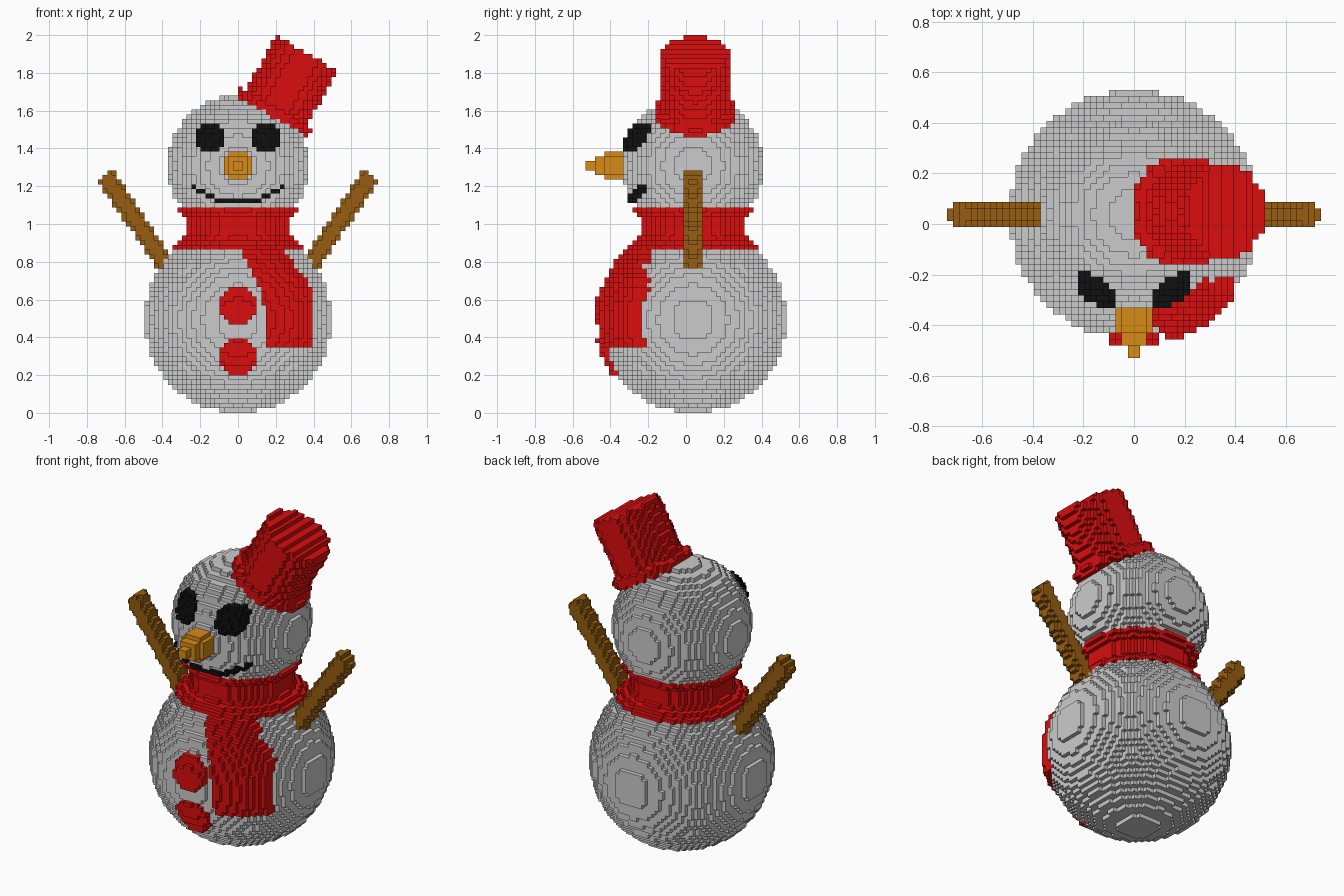
import bpy, bmesh
from math import sqrt

if "Cube" in bpy.data.objects:
    bpy.data.objects.remove(bpy.data.objects["Cube"])

V = 2 / 81            # edge of one cube; all sizes below are counted in cubes
Y0 = 1.5 * V          # the body axis sits slightly behind the origin


def material(name, rgb):
    m = bpy.data.materials.new(name)
    m.diffuse_color = (*rgb, 1)
    m.use_nodes = True
    m.node_tree.nodes["Principled BSDF"].inputs["Base Color"].default_value = m.diffuse_color
    return m


SNOW = material("snow grey", (0.6, 0.6, 0.6))
RED = material("red cloth", (0.70, 0.004, 0.004))
BLACK = material("coal black", (0.005, 0.005, 0.005))
WOOD = material("brown wood", (0.31, 0.11, 0.005))
ORANGE = material("carrot orange", (0.68, 0.26, 0.008))


def body_r(x, y, z):
    return sqrt(x * x + y * y + (z - 20) ** 2)


def head_r(x, y, z):
    return sqrt(x * x + y * y + (z - 53) ** 2)


def lerp(points, t):
    for (a, p), (b, q) in zip(points, points[1:]):
        if a <= t <= b:
            return p + (q - p) * (t - a) / (b - a)
    return points[-1][1]


# Neck scarf: wraps one cube outside both snowballs
def scarf(x, y, z):
    if not 35 < z < 44:
        return False
    r = max(11.3, sqrt(max(0, 441 - (z - 20) ** 2)), sqrt(max(0, 256 - (z - 53) ** 2)))
    return x * x + y * y <= r * r


# Hanging scarf end: curved strip lying on the belly
LEFT = [(14, 6), (20, 6), (26, 5), (30, 3), (35, 0.5)]
RIGHT = [(14, 16), (26, 16), (28, 15), (30, 13.4), (32, 12), (35, 9)]


def scarf_tail(x, y, z):
    return (14 < z < 35 and y < 0 and 19 < body_r(x, y, z) <= 21
            and lerp(LEFT, z) <= x <= lerp(RIGHT, z))


def buttons(x, y, z):
    return (y < 0 and 19 < body_r(x, y, z) <= 21
            and any(x * x + (z - c) ** 2 <= 16.5 for c in (12, 23)))


def eyes(x, y, z):
    return (y < 0 and 14.5 < head_r(x, y, z) <= 16
            and (abs(x) - 6) ** 2 + (z - 59) ** 2 <= 9)


# Mouth: one-cube line curving upward at the ends
def mouth(x, y, z):
    a = abs(x)
    if a > 10 or y > 0 or not 14.5 < head_r(x, y, z) <= 16:
        return False
    row = 45 + (a > 5) + (a > 7) + (a > 9)
    return row < z < row + 1


def nose(x, y, z):
    r = 1 if y < -21 else 2.2 if y < -19 else 3.1
    return y < -13 and x * x + (z - 53) ** 2 <= r * r


# Arms: mirrored slanted sticks
def arms(x, y, z):
    dx, dz = abs(x) - 28.4, z - 50.9
    along = -0.56 * dx - 0.83 * dz
    across = 0.83 * dx - 0.56 * dz
    return 0 <= along <= 27 and across ** 2 + y * y <= 4.4


# Hat: cylinder with a thin brim, tilted 30 degrees
def hat(x, y, z):
    dx, dz = x - 7.45, z - 64.1
    along = 0.495 * dx + 0.869 * dz
    across = 0.869 * dx - 0.495 * dz
    r = 8.9 if along < 1.6 else 7.6
    return -0.6 <= along <= 14.95 and across ** 2 + (y - 0.5) ** 2 <= r * r


PARTS = [
    ("body", SNOW, lambda x, y, z: body_r(x, y, z) <= 20),
    ("head", SNOW, lambda x, y, z: head_r(x, y, z) <= 15),
    ("arms", WOOD, lambda x, y, z: arms(x, y, z) and body_r(x, y, z) > 20),
    ("scarf", RED, scarf),
    ("scarf_tail", RED, scarf_tail),
    ("buttons", RED, buttons),
    ("eyes", BLACK, eyes),
    ("mouth", BLACK, mouth),
    ("nose", ORANGE, nose),
    ("hat", RED, hat),
]

# Fill the cube grid; later parts replace earlier ones
cells = {}
for i in range(-30, 30):
    for j in range(-23, 20):
        for k in range(81):
            for name, _, inside in reversed(PARTS):
                if inside(i + 0.5, j + 0.5, k + 0.5):
                    cells[i, j, k] = name
                    break

# Cube sides: outward direction and its four corners, counter-clockwise
SIDES = []
for axis in range(3):
    u, w = (axis + 1) % 3, (axis + 2) % 3
    for s in (0, 1):
        ring = [(0, 0), (1, 0), (1, 1), (0, 1)]
        corners = []
        for a, b in ring if s else ring[::-1]:
            c = [0, 0, 0]
            c[axis], c[u], c[w] = s, a, b
            corners.append(tuple(c))
        step = [0, 0, 0]
        step[axis] = 2 * s - 1
        SIDES.append((tuple(step), corners))

# One object per part, made of the exposed cube sides only
for name, mat, _ in PARTS:
    bm = bmesh.new()
    verts = {}
    for (i, j, k), owner in cells.items():
        if owner != name:
            continue
        for (a, b, c), corners in SIDES:
            if (i + a, j + b, k + c) in cells:
                continue
            face = []
            for p, q, r in corners:
                key = (i + p, j + q, k + r)
                if key not in verts:
                    verts[key] = bm.verts.new((key[0] * V, key[1] * V + Y0, key[2] * V))
                face.append(verts[key])
            bm.faces.new(face)
    mesh = bpy.data.meshes.new(name)
    bm.to_mesh(mesh)
    bm.free()
    mesh.materials.append(mat)
    bpy.context.collection.objects.link(bpy.data.objects.new(name, mesh))
